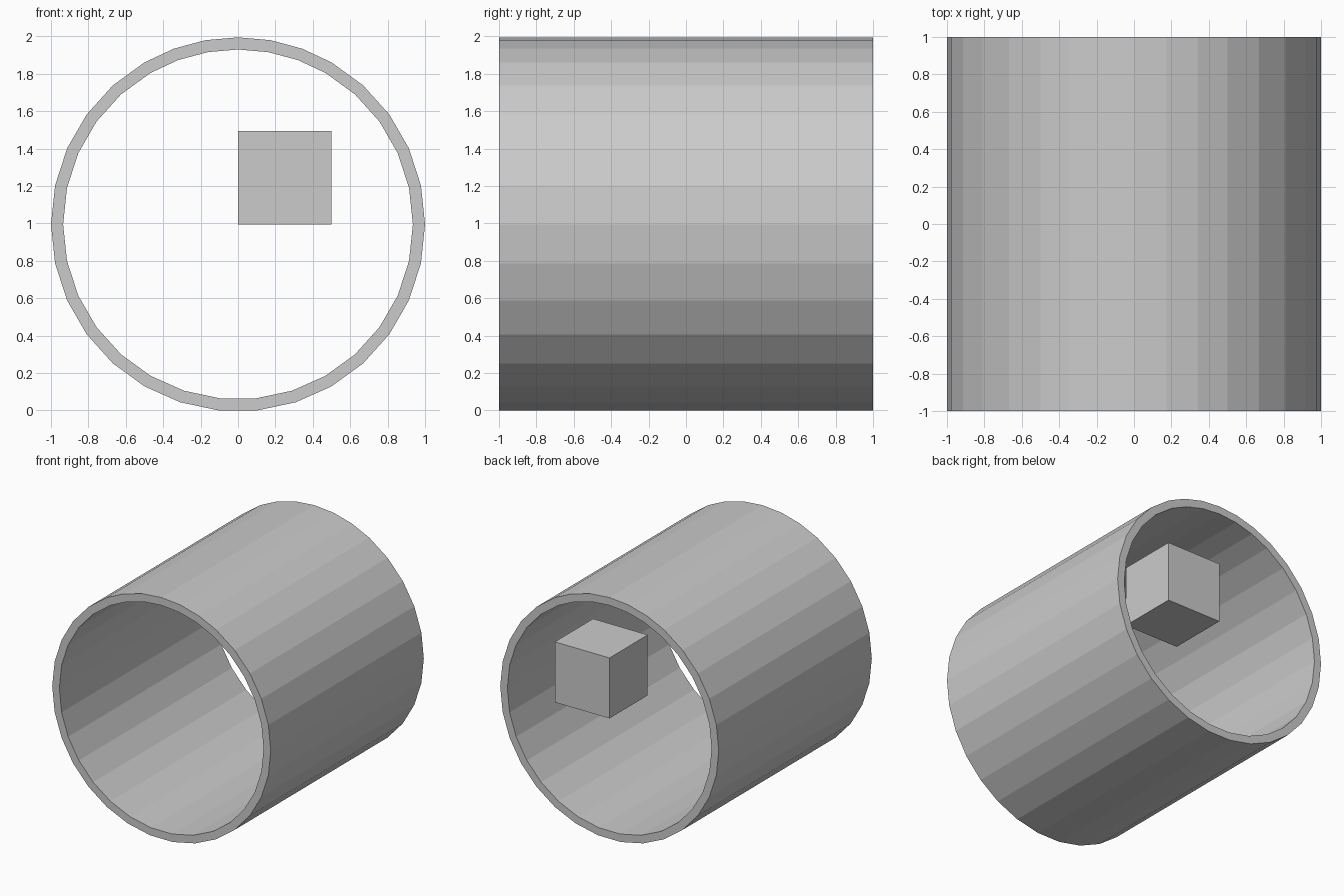
import bpy, bmesh, math

if "Cube" in bpy.data.objects:
    bpy.data.objects.remove(bpy.data.objects["Cube"])

CZ = 0.995            # height of the tube axis
R_OUT, R_IN = 1.0, 0.935


def make_object(name, bm):
    bmesh.ops.recalc_face_normals(bm, faces=bm.faces)
    mesh = bpy.data.meshes.new(name)
    bm.to_mesh(mesh)
    bm.free()
    obj = bpy.data.objects.new(name, mesh)
    bpy.context.collection.objects.link(obj)
    return obj


# Tube: 12 degree facets, with finer 10 degree facets across the top
angles = list(range(60, 120, 10)) + list(range(120, 420, 12))
bm = bmesh.new()


def ring(radius, y):
    return [bm.verts.new((radius * math.cos(math.radians(a)), y,
                          CZ + radius * math.sin(math.radians(a)))) for a in angles]


rings = [ring(R_OUT, -1), ring(R_OUT, 1), ring(R_IN, 1), ring(R_IN, -1)]
n = len(angles)
for k in range(4):
    a, b = rings[k], rings[(k + 1) % 4]
    for i in range(n):
        j = (i + 1) % n
        bm.faces.new((a[i], a[j], b[j], b[i]))
make_object("tube", bm)

# Block floating inside the rear opening
bm = bmesh.new()
bmesh.ops.create_cube(bm, size=0.5)
bmesh.ops.translate(bm, verts=bm.verts, vec=(0.25, 0.75, CZ + 0.25))
make_object("block", bm)
